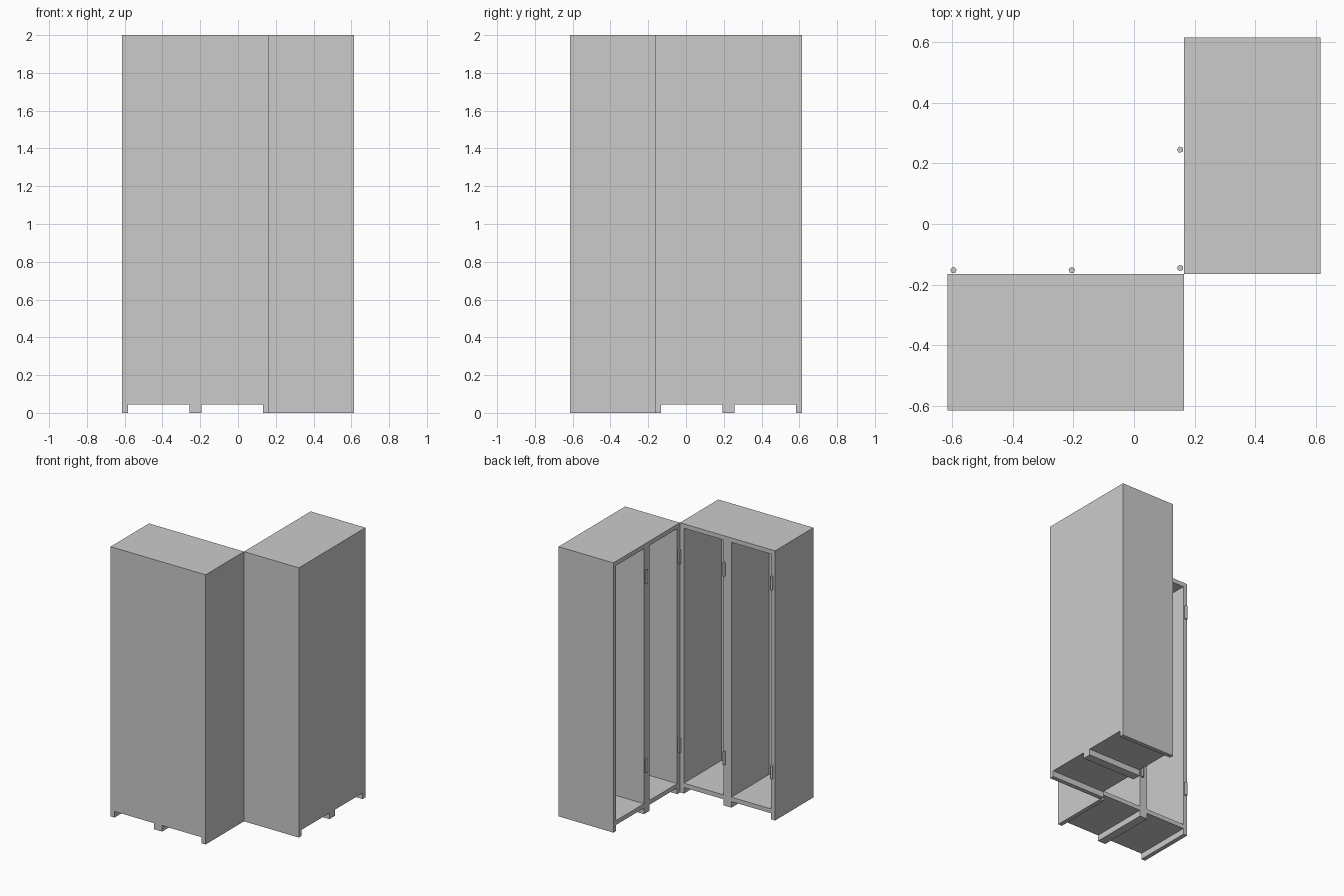
import bpy, bmesh
from math import radians
from mathutils import Matrix, Vector

if "Cube" in bpy.data.objects:
    bpy.data.objects.remove(bpy.data.objects["Cube"])

W, D, H = 0.78, 0.45, 2.0      # cabinet width, depth, height
T = 0.0325                     # board thickness
FOOT = 0.045                   # foot height
BACK = 0.01                    # back panel thickness
BAY = (W - 4 * T) / 2          # clear width of one bay


def add_box(bm, lo, hi):
    lo, hi = Vector(lo), Vector(hi)
    m = Matrix.Translation((lo + hi) / 2) @ Matrix.Diagonal((*(hi - lo), 1))
    bmesh.ops.create_cube(bm, size=1, matrix=m)


def make_object(name, bm):
    bmesh.ops.recalc_face_normals(bm, faces=bm.faces)
    me = bpy.data.meshes.new(name)
    bm.to_mesh(me)
    bm.free()
    ob = bpy.data.objects.new(name, me)
    bpy.context.collection.objects.link(ob)
    return ob


def cabinet(name, loc, angle):
    place = Matrix.Translation(loc) @ Matrix.Rotation(radians(angle), 4, 'Z')

    # Solid block; local opening side is y = 0, back is y = -D
    bm = bmesh.new()
    add_box(bm, (-W / 2, -D, 0), (W / 2, 0, H))
    body = make_object(name + "_body", bm)

    # Cutter: two bays plus the gaps between the runner feet
    bm = bmesh.new()
    for cx in (-W / 4, W / 4):
        x0, x1 = cx - BAY / 2, cx + BAY / 2
        add_box(bm, (x0, -D + BACK, FOOT + T), (x1, 0.1, H - T))
        add_box(bm, (x0, -D - 0.1, -0.1), (x1, 0.1, FOOT))
    cutter = make_object(name + "_cutter", bm)
    cutter.hide_render = True

    mod = body.modifiers.new("bays", 'BOOLEAN')
    mod.operation, mod.solver, mod.object = 'DIFFERENCE', 'EXACT', cutter
    bpy.context.view_layer.objects.active = body
    bpy.ops.object.modifier_apply(modifier=mod.name)
    bpy.data.objects.remove(cutter)
    body.matrix_world = place

    # Five-sided hinge pins on the left post of each bay
    bm = bmesh.new()
    for x in (-W / 2 + 0.02, 0.02):
        for z in (0.36, 1.76):
            bmesh.ops.create_cone(bm, cap_ends=True, segments=5, radius1=0.011,
                                  radius2=0.011, depth=0.1,
                                  matrix=Matrix.Translation((x, 0.013, z)))
    make_object(name + "_hinges", bm).matrix_world = place


# Two cabinets meeting corner to corner at a right angle
cabinet("front_cabinet", (-0.225, -0.165, 0), 0)
cabinet("side_cabinet", (0.165, 0.225, 0), 90)
